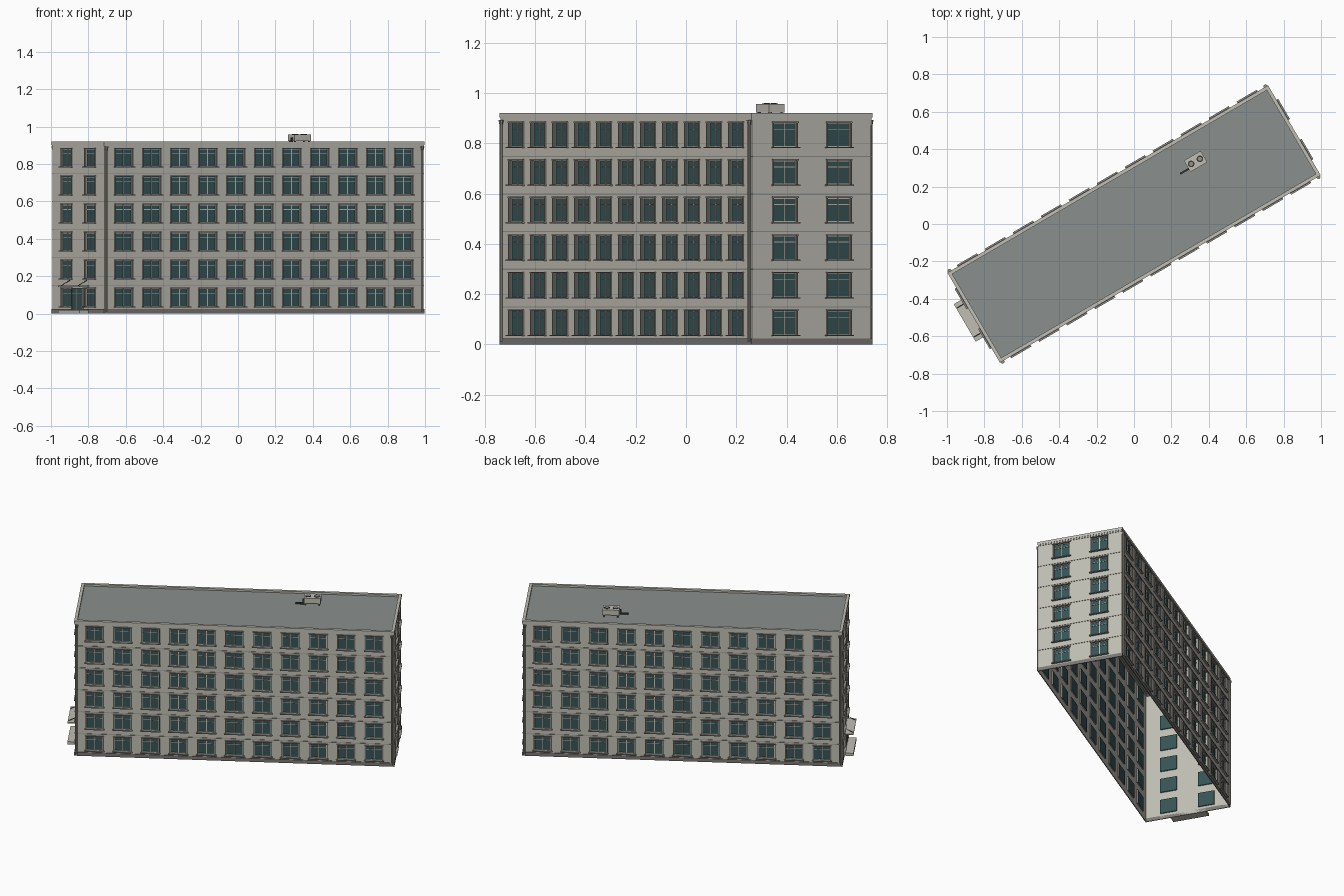
import bpy, bmesh, math
from mathutils import Matrix, Vector

if "Cube" in bpy.data.objects:
    bpy.data.objects.remove(bpy.data.objects["Cube"])

TURN = Matrix.Rotation(math.radians(30.3), 4, 'Z')
LONG, WIDE, FLOOR, TOP = 1.976, 0.547, 0.1495, 0.9
WIN_W, WIN_LOW, WIN_HIGH = 0.107, 0.038, 0.134
DEPTH = 0.008


def material(name, rgb):
    m = bpy.data.materials.new(name)
    m.use_nodes = True
    colour = [(c / 255) ** 2.2 for c in rgb] + [1]
    m.diffuse_color = colour
    m.node_tree.nodes["Principled BSDF"].inputs["Base Color"].default_value = colour
    return m


WALL = material("wall_plaster", (190, 188, 178))
GLASS = material("window_glass", (58, 84, 86))
TRIM = material("trim_grey", (148, 146, 139))
ROOF = material("roof_felt", (136, 143, 140))
STONE = material("plinth_stone", (122, 119, 115))
DARK = material("dark_metal", (62, 62, 60))


class Part:
    """Collects simple solids into one named object."""

    def __init__(self, name, *mats):
        self.name, self.mats, self.bm = name, mats, bmesh.new()

    def box(self, x, y, z, place=Matrix()):
        # x, y and z are (low, high) ranges
        mid = Vector([sum(r) / 2 for r in (x, y, z)])
        size = [r[1] - r[0] for r in (x, y, z)]
        bmesh.ops.create_cube(self.bm, size=1,
                              matrix=place @ Matrix.Translation(mid) @ Matrix.Diagonal((*size, 1)))

    def rod(self, a, b, radius, place=Matrix(), end=None, sides=8):
        a, b = Vector(a), Vector(b)
        turn = (b - a).to_track_quat('Z', 'Y').to_matrix().to_4x4()
        bmesh.ops.create_cone(self.bm, cap_ends=True, segments=sides, radius1=radius,
                              radius2=radius if end is None else end, depth=(b - a).length,
                              matrix=place @ Matrix.Translation((a + b) / 2) @ turn)

    def finish(self):
        mesh = bpy.data.meshes.new(self.name)
        self.bm.to_mesh(mesh)
        self.bm.free()
        for m in self.mats:
            mesh.materials.append(m)
        mesh.transform(TURN)
        ob = bpy.data.objects.new(self.name, mesh)
        bpy.context.collection.objects.link(ob)


def wall(name, place, half, centres):
    """Wall sheet cut into a grid, with every window cell sunk inwards."""
    xs = [-half] + [c + s * WIN_W / 2 for c in centres for s in (-1, 1)] + [half]
    zs = [0] + [f * FLOOR + h for f in range(6) for h in (WIN_LOW, WIN_HIGH)] + [TOP]
    part = Part(name, WALL, GLASS, TRIM)
    bm = part.bm
    grid = [[bm.verts.new(place @ Vector((x, 0, z))) for x in xs] for z in zs]
    panes = []
    for j in range(len(zs) - 1):
        for i in range(len(xs) - 1):
            f = bm.faces.new((grid[j][i], grid[j][i + 1], grid[j + 1][i + 1], grid[j + 1][i]))
            if i % 2 and j % 2:
                f.material_index = 2
                panes.append(f)
    inward = place.to_3x3() @ Vector((0, DEPTH, 0))
    for f in bmesh.ops.extrude_discrete_faces(bm, faces=panes)['faces']:
        f.material_index = 1
        bmesh.ops.translate(bm, verts=f.verts, vec=inward)
    part.finish()


frames = Part("window_frames", TRIM)
bars = Part("window_bars", WALL)
sills = Part("window_sills", TRIM)
bands = Part("floor_bands", TRIM)
plinth = Part("plinth", STONE)
cornice = Part("cornice", WALL)


def window(place, c, base):
    low, high, half = base + WIN_LOW, base + WIN_HIGH, WIN_W / 2
    # surround, lintel and sill
    for s in (-1, 1):
        frames.box(sorted((c + s * half, c + s * (half + 0.004))), (-0.006, -0.001), (low, high), place)
    frames.box((c - half - 0.006, c + half + 0.006), (-0.008, -0.001), (high, high + 0.005), place)
    sills.box((c - half - 0.009, c + half + 0.009), (-0.015, -0.001), (low - 0.005, low), place)
    # sash bars
    for x in (-half + 0.002, 0, half - 0.002):
        bars.box((c + x - 0.002, c + x + 0.002), (0.003, DEPTH - 0.001), (low, high), place)
    for z in (low + 0.002, high - 0.026, high - 0.002):
        bars.box((c - half, c + half), (0.004, DEPTH - 0.001), (z - 0.0015, z + 0.0015), place)


long_row = [(i - 5) * 0.1733 for i in range(11)]
short_row = [-0.122, 0.126]
for k, name in enumerate(("front_wall", "right_end_wall", "back_wall", "left_end_wall")):
    half, dist, row = (WIDE / 2, LONG / 2, short_row) if k % 2 else (LONG / 2, WIDE / 2, long_row)
    place = Matrix.Rotation(k * math.pi / 2, 4, 'Z') @ Matrix.Translation((0, -dist, 0))
    wall(name, place, half, row)
    for f in range(6):
        for c in row:
            window(place, c, f * FLOOR)
        if f:
            bands.box((-half, half), (-0.003, -0.0005), (f * FLOOR - 0.002, f * FLOOR + 0.002), place)
    plinth.box((-half - 0.005, half + 0.005), (-0.005, 0), (0, 0.024), place)
    # parapet with a thin lower moulding
    cornice.box((-half - 0.005, half + 0.005), (-0.005, 0.014), (0.902, 0.92), place)
    cornice.box((-half - 0.003, half + 0.003), (-0.003, 0.01), (0.893, 0.902), place)
for part in (frames, bars, sills, bands, plinth, cornice):
    part.finish()

# Flat roof sheet
roof = Part("roof", ROOF)
roof.box((-LONG / 2, LONG / 2), (-WIDE / 2, WIDE / 2), (0.9, 0.908))
roof.finish()

# Drainpipes with hoppers near the corners of the long walls
pipes = Part("drainpipes", TRIM)
for sx in (-1, 1):
    for sy in (-1, 1):
        x, y = sx * (LONG / 2 - 0.01), sy * (WIDE / 2 + 0.007)
        pipes.rod((x, y, 0.012), (x, y, 0.87), 0.006)
        pipes.rod((x, y, 0.87), (x, y, 0.893), 0.006, end=0.011)
pipes.finish()

# Entrance on the left end: porch slab, glazed double door, canopy with stays
end = Matrix.Rotation(-math.pi / 2, 4, 'Z') @ Matrix.Translation((0, -LONG / 2, 0))
porch = Part("porch_slab", WALL)
porch.box((-0.116, 0.116), (-0.06, -0.001), (0, 0.018), end)
porch.finish()
canopy = Part("entrance_canopy", WALL)
canopy.box((-0.116, 0.116), (-0.06, -0.001), (0.143, 0.149), end)
canopy.finish()
stays = Part("canopy_stays", DARK)
for x in (-0.09, 0.09):
    stays.rod((x, -0.055, 0.149), (x, -0.001, 0.178), 0.002, end, sides=6)
stays.finish()
door = Part("door_glass", GLASS)
door.box((-0.056, 0.056), (-0.009, -0.002), (0.02, 0.134), end)
door.finish()
door_frame = Part("door_frame", TRIM)
for x in (-0.055, 0, 0.055):
    door_frame.box((x - 0.0015, x + 0.0015), (-0.011, -0.002), (0.018, 0.136), end)
for z in (0.106, 0.135):
    door_frame.box((-0.055, 0.055), (-0.011, -0.002), (z - 0.0015, z + 0.0015), end)
door_frame.finish()

# Rooftop cooling unit with two fans and a dark duct
unit = Matrix.Translation((0.453, 0.123, 0))
case = Part("cooling_unit", WALL)
case.box((-0.052, 0.052), (-0.035, 0.035), (0.922, 0.957), unit)
case.finish()
trim = Part("cooling_unit_fans", DARK)
for x in (-0.027, 0.027):
    trim.rod((x, 0, 0.957), (x, 0, 0.959), 0.018, unit, sides=16)
    for y in (-0.028, 0.028):
        trim.box((x * 1.6 - 0.004, x * 1.6 + 0.004), (y - 0.004, y + 0.004), (0.906, 0.922), unit)
trim.box((-0.104, -0.052), (-0.021, -0.011), (0.908, 0.918), unit)
trim.box((-0.062, -0.052), (-0.021, -0.011), (0.918, 0.942), unit)
trim.finish()
hubs = Part("fan_hubs", TRIM)
for x in (-0.027, 0.027):
    hubs.rod((x, 0, 0.959), (x, 0, 0.96), 0.011, unit, sides=12)
hubs.finish()
